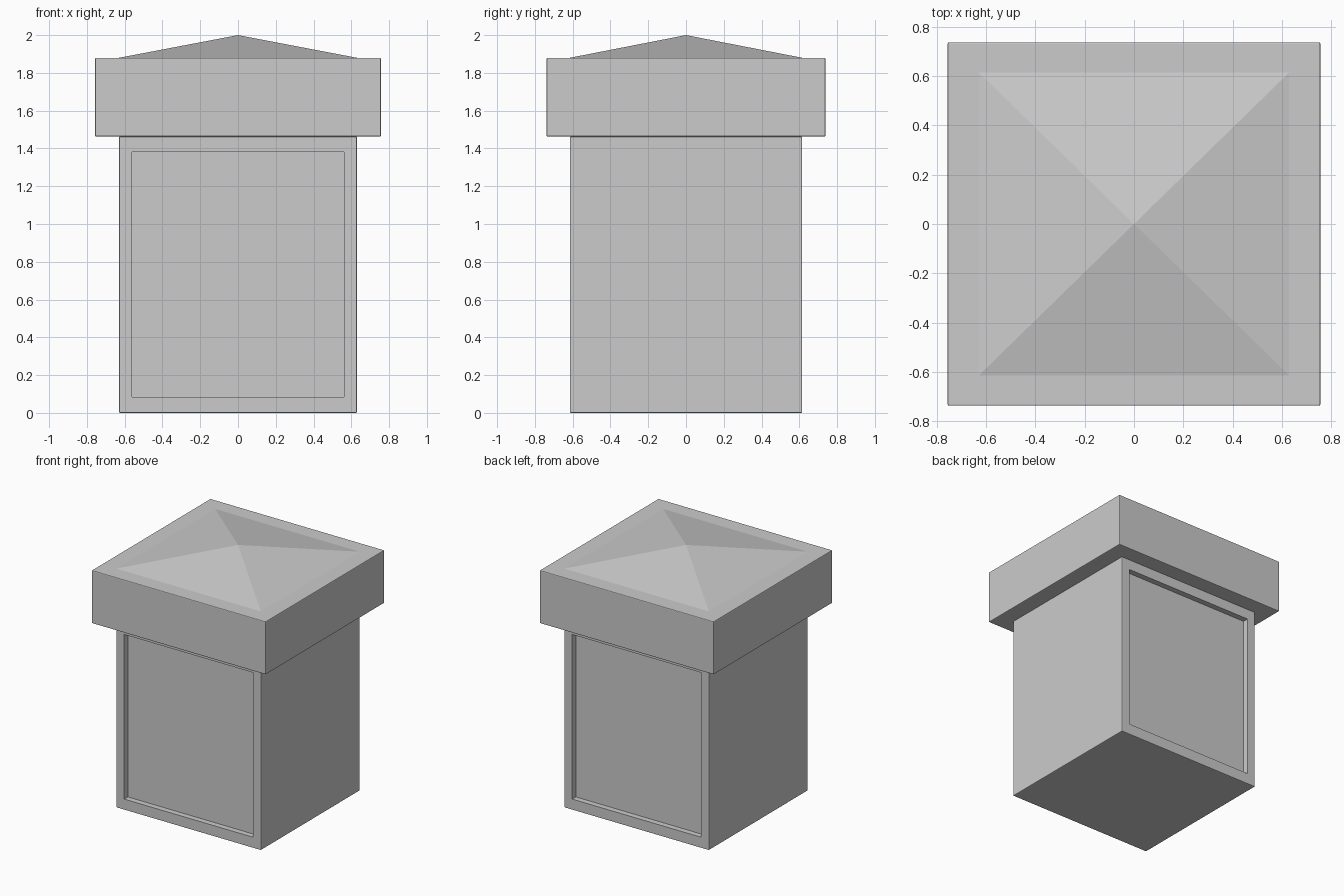
import bpy, bmesh
from mathutils import Vector

if "Cube" in bpy.data.objects:
    bpy.data.objects.remove(bpy.data.objects["Cube"])


def bevelled_box(hx, hy, z0, z1, r=0.006):
    bm = bmesh.new()
    bmesh.ops.create_cube(bm, size=2)
    for v in bm.verts:
        v.co = Vector((v.co.x * hx, v.co.y * hy, z1 if v.co.z > 0 else z0))
    bmesh.ops.bevel(bm, geom=bm.edges[:], offset=r, segments=2,
                    profile=0.5, affect='EDGES')
    bm.normal_update()
    return bm


def biggest_face(bm, direction):
    d = Vector(direction)
    return max((f for f in bm.faces if f.normal.dot(d) > 0.99),
               key=lambda f: f.calc_area())


def finish(bm, name):
    bmesh.ops.recalc_face_normals(bm, faces=bm.faces[:])
    mesh = bpy.data.meshes.new(name)
    bm.to_mesh(mesh)
    bm.free()
    obj = bpy.data.objects.new(name, mesh)
    bpy.context.collection.objects.link(obj)
    return obj


# Pillar body with a recessed panel on the front and back
bm = bevelled_box(0.63, 0.615, 0.0, 1.463)
for side in (-1, 1):
    panel = biggest_face(bm, (0, side, 0))
    # second inset makes the vertical walls of the recess
    bmesh.ops.inset_individual(bm, faces=[panel], thickness=0.06)
    for v in panel.verts:
        v.co.x = 0.56 if v.co.x > 0 else -0.56
        v.co.z = 1.38 if v.co.z > 0.7 else 0.085
    bmesh.ops.inset_individual(bm, faces=[panel], thickness=0.0)
    for v in panel.verts:
        v.co.y -= side * 0.045
finish(bm, "pillar_body")

# Overhanging cap with a flat rim and a low pyramid top
bm = bevelled_box(0.757, 0.738, 1.463, 1.88)
top = biggest_face(bm, (0, 0, 1))
bmesh.ops.inset_individual(bm, faces=[top], thickness=0.1)
for v in top.verts:
    v.co.x = 0.63 if v.co.x > 0 else -0.63
    v.co.y = 0.615 if v.co.y > 0 else -0.615
apex = bmesh.ops.poke(bm, faces=[top])["verts"][0]
apex.co = (0, 0, 2.0)
finish(bm, "pillar_cap")
